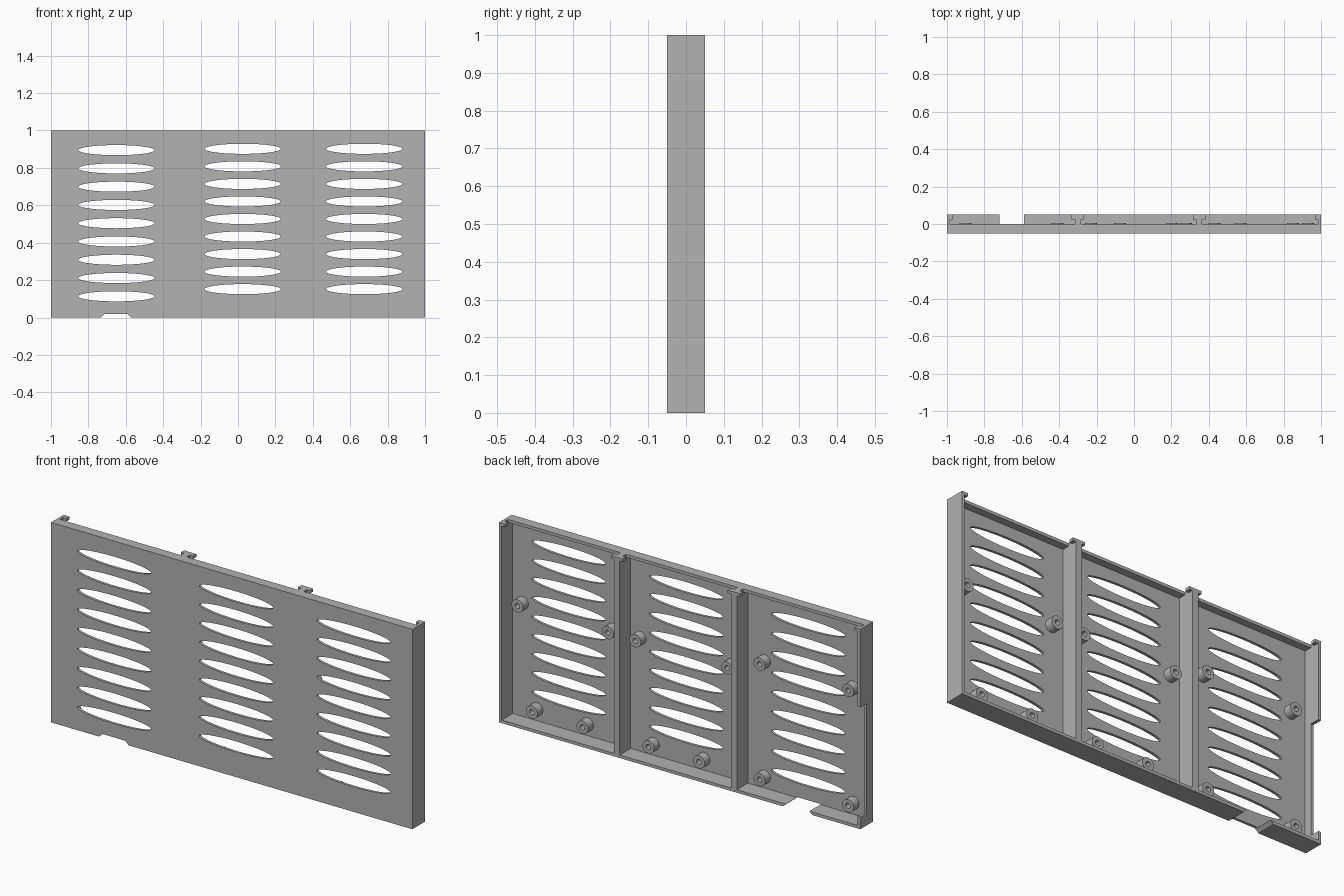
import bpy
import math
from mathutils import Matrix

if "Cube" in bpy.data.objects:
    bpy.data.objects.remove(bpy.data.objects["Cube"])

grey = bpy.data.materials.new("plain grey")
grey.diffuse_color = (0.445, 0.445, 0.445, 1)
grey.use_nodes = True
grey.node_tree.nodes["Principled BSDF"].inputs["Base Color"].default_value = grey.diffuse_color

FRONT, PLATE, MID, BACK = -0.05, -0.037, 0.0, 0.05


def ellipse(cx, cz, rx, rz, n):
    return [(cx + rx * math.cos(2 * math.pi * i / n),
             cz + rz * math.sin(2 * math.pi * i / n)) for i in range(n)]


def rect(x0, x1, z0, z1):
    return [(x0, z0), (x1, z0), (x1, z1), (x0, z1)]


def prism(name, loops, y0, y1):
    """Extrude x-z outlines (first outer, others holes) from y0 to y1."""
    curve = bpy.data.curves.new(name, 'CURVE')
    curve.dimensions = '2D'
    curve.fill_mode = 'BOTH'
    curve.extrude = (y1 - y0) / 2
    for loop in loops:
        spline = curve.splines.new('POLY')
        spline.points.add(len(loop) - 1)
        for point, (x, z) in zip(spline.points, loop):
            point.co = (x, z, 0, 1)
        spline.use_cyclic_u = True
    temp = bpy.data.objects.new(name + "_outline", curve)
    bpy.context.collection.objects.link(temp)
    dg = bpy.context.evaluated_depsgraph_get()
    mesh = bpy.data.meshes.new_from_object(temp.evaluated_get(dg))
    bpy.data.objects.remove(temp)
    mesh.transform(Matrix.Translation((0, (y0 + y1) / 2, 0))
                   @ Matrix.Rotation(math.pi / 2, 4, 'X'))
    mesh.materials.clear()
    mesh.materials.append(grey)
    obj = bpy.data.objects.new(name, mesh)
    bpy.context.collection.objects.link(obj)
    bpy.context.view_layer.objects.active = obj
    obj.select_set(True)
    bpy.ops.object.shade_smooth_by_angle(angle=math.radians(30))
    obj.select_set(False)
    return obj


# Front plate with three columns of oval vents and a bottom notch
outline = [(-1, 0), (-0.735, 0), (-0.715, 0.018), (-0.59, 0.018),
           (-0.57, 0), (1, 0), (1, 1), (-1, 1)]
vents = []
for cx, top, step in ((-0.65, 0.895, 0.0977), (0.025, 0.902, 0.0938),
                      (0.675, 0.902, 0.0938)):
    vents += [ellipse(cx, top - i * step, 0.204, 0.027, 48) for i in range(9)]
prism("front_plate", [outline] + vents, FRONT, PLATE)

# Shallow top wall and full-depth bottom wall, interrupted at the notch
T = 0.015
prism("top_wall", [rect(-1, 1, 1 - T, 1)], PLATE, MID)
prism("bottom_wall_left", [[(-1, 0), (-0.735, 0), (-0.718, T), (-1, T)]], PLATE, BACK)
prism("bottom_wall_right", [[(-0.57, 0), (1, 0), (1, T), (-0.587, T)]], PLATE, BACK)

# Side walls; the left one is cut back along its lower part
prism("right_wall", [rect(1 - T, 1, T, 1)], PLATE, BACK)
prism("left_wall", [rect(-1, -1 + T, T, 1)], PLATE, MID)
prism("left_wall_upper", [rect(-1, -1 + T, 0.61, 1)], MID, BACK)
prism("left_wall_foot", [rect(-1, -1 + T, T, 0.06)], MID, BACK)

# Dividers
for side, x in (("left", -0.3), ("right", 0.348)):
    prism(side + "_divider", [rect(x - 0.016, x + 0.016, T, 1)], PLATE, BACK)

# Small lips at the top of every upright
for name, x0, x1 in (("left_lip", -1, -0.967), ("left_divider_lip", -0.334, -0.266),
                     ("right_divider_lip", 0.315, 0.381), ("right_lip", 0.967, 1)):
    prism(name, [rect(x0, x1, 1 - T, 1)], 0.025, BACK)

# Hollow screw bosses, four in each bay
bosses = [(-0.9, 0.65), (-0.41, 0.65), (-0.9, 0.073), (-0.41, 0.073),
          (-0.23, 0.583), (0.278, 0.583), (-0.075, 0.072), (0.205, 0.072),
          (0.43, 0.583), (0.93, 0.583), (0.57, 0.073), (0.85, 0.073)]
for i, (x, z) in enumerate(bosses):
    prism(f"screw_boss_{i + 1}", [ellipse(x, z, 0.032, 0.032, 32),
                                  ellipse(x, z, 0.013, 0.013, 24)], PLATE, 0.005)
